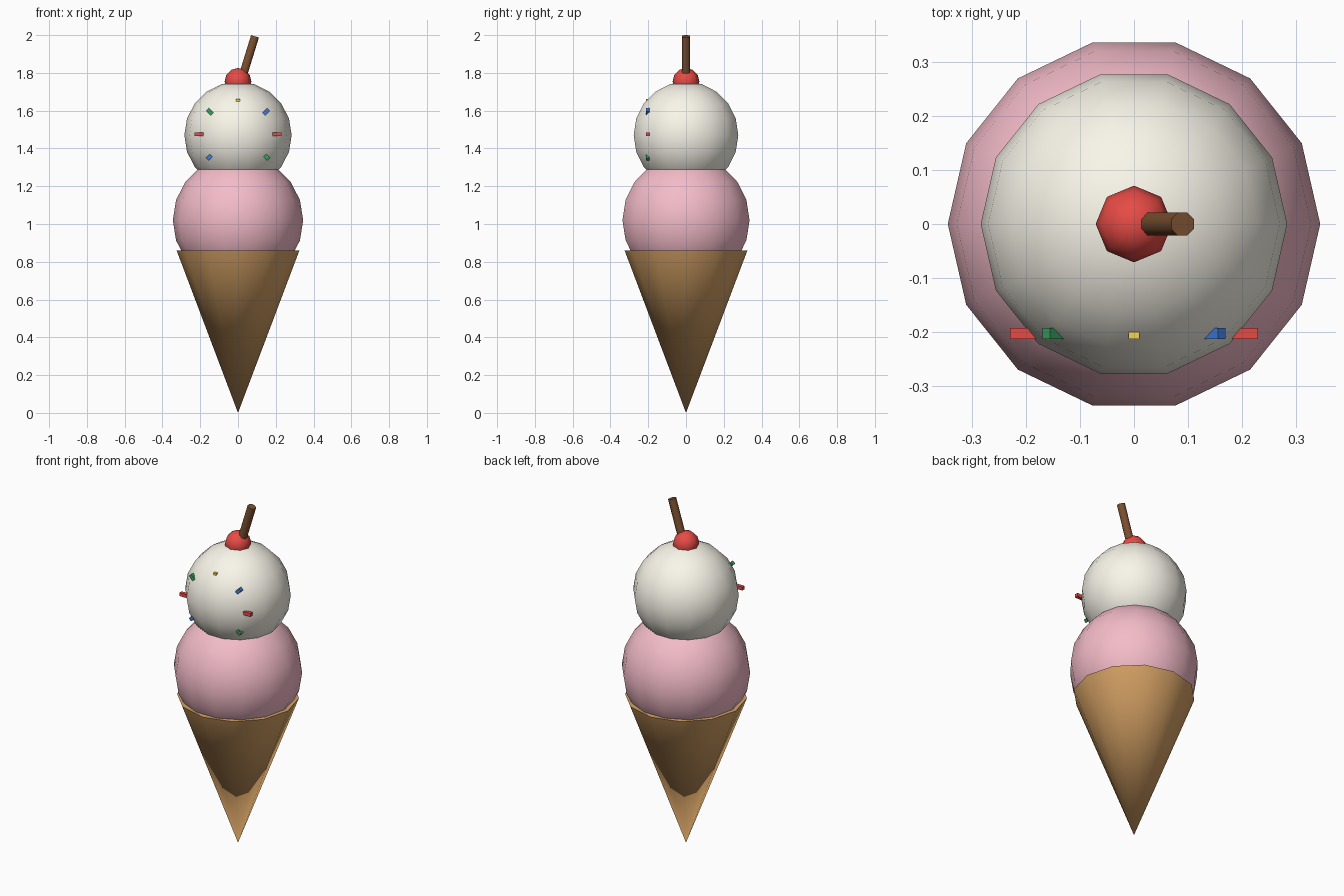
import bpy, math
from math import sin, cos, pi
from mathutils import Matrix, Vector

if "Cube" in bpy.data.objects:
    bpy.data.objects.remove(bpy.data.objects["Cube"])


def material(name, rgb):
    m = bpy.data.materials.new(name)
    m.diffuse_color = (*rgb, 1)
    m.use_nodes = True
    m.node_tree.nodes["Principled BSDF"].inputs["Base Color"].default_value = m.diffuse_color
    return m


def add(name, verts, faces, mat, smooth=True):
    me = bpy.data.meshes.new(name)
    me.from_pydata(verts, [], faces)
    me.materials.append(mat)
    ob = bpy.data.objects.new(name, me)
    bpy.context.collection.objects.link(ob)
    if smooth:
        bpy.ops.object.select_all(action='DESELECT')
        ob.select_set(True)
        bpy.context.view_layer.objects.active = ob
        bpy.ops.object.shade_smooth_by_angle(angle=math.radians(50))
    return ob


def lathe(name, profile, n, mat, phase=0.0):
    """Revolve (radius, z) points, bottom to top; radius 0 makes a pole."""
    verts, faces, rings = [], [], []
    for r, z in profile:
        k = 1 if r == 0 else n
        rings.append([len(verts) + i for i in range(k)])
        verts += [(r * cos(2 * pi * i / n + phase), r * sin(2 * pi * i / n + phase), z)
                  for i in range(k)]
    for a, b in zip(rings, rings[1:]):
        for i in range(n):
            j = (i + 1) % n
            if len(a) == 1:
                faces.append((a[0], b[j], b[i]))
            elif len(b) == 1:
                faces.append((a[i], a[j], b[0]))
            else:
                faces.append((a[i], a[j], b[j], b[i]))
    if len(rings[0]) > 1:
        faces.append(rings[0][::-1])
    if len(rings[-1]) > 1:
        faces.append(rings[-1])
    return add(name, verts, faces, mat)


def ball(name, z, r, n, rings, mat):
    arc = [(r * sin(pi * i / rings), z - r * cos(pi * i / rings)) for i in range(1, rings)]
    return lathe(name, [(0, z - r)] + arc + [(0, z + r)], n, mat)


wafer = material("wafer", (0.67, 0.36, 0.13))
pink = material("pink_cream", (0.90, 0.50, 0.58))
white = material("white_cream", (0.95, 0.92, 0.82))
cherry_red = material("cherry_red", (0.80, 0.07, 0.06))
brown = material("stem_brown", (0.20, 0.08, 0.03))
blue = material("sprinkle_blue", (0.05, 0.20, 0.70))
green = material("sprinkle_green", (0.04, 0.35, 0.11))
yellow = material("sprinkle_yellow", (0.90, 0.65, 0.10))

# Cone, scoops and cherry
lathe("cone", [(0, 0), (0.325, 0.86)], 12, wafer)
ball("lower_scoop", 1.02, 0.345, 14, 10, pink)
ball("upper_scoop", 1.47, 0.284, 14, 10, white)
ball("cherry", 1.755, 0.071, 8, 6, cherry_red)

# Leaning cherry stem
stem = lathe("cherry_stem", [(0.0235, -0.22), (0.0235, 0)], 8, brown, pi / 8)
stem.data.transform(Matrix.Translation((0.09, 0, 1.9935)) @ Matrix.Rotation(0.3, 4, 'Y'))

# Sprinkles radiating over the front of the upper scoop
corners = [(x, y, z) for x in (-0.03, 0.03) for y in (-0.01, 0.01) for z in (-0.01, 0.01)]
box = [(0, 1, 3, 2), (4, 6, 7, 5), (0, 4, 5, 1), (2, 3, 7, 6), (0, 2, 6, 4), (1, 5, 7, 3)]
layout = [(0, cherry_red), (45, blue), (90, yellow), (135, green),
          (180, cherry_red), (225, blue), (315, green)]
for i, (deg, mat) in enumerate(layout):
    a = math.radians(deg)
    place = (Matrix.Translation((0.2 * cos(a), -0.203, 1.475 + 0.156 * sin(a)))
             @ Matrix.Rotation(-a, 4, 'Y'))
    add(f"sprinkle_{i + 1}", [place @ Vector(c) for c in corners], box, mat, smooth=False)
